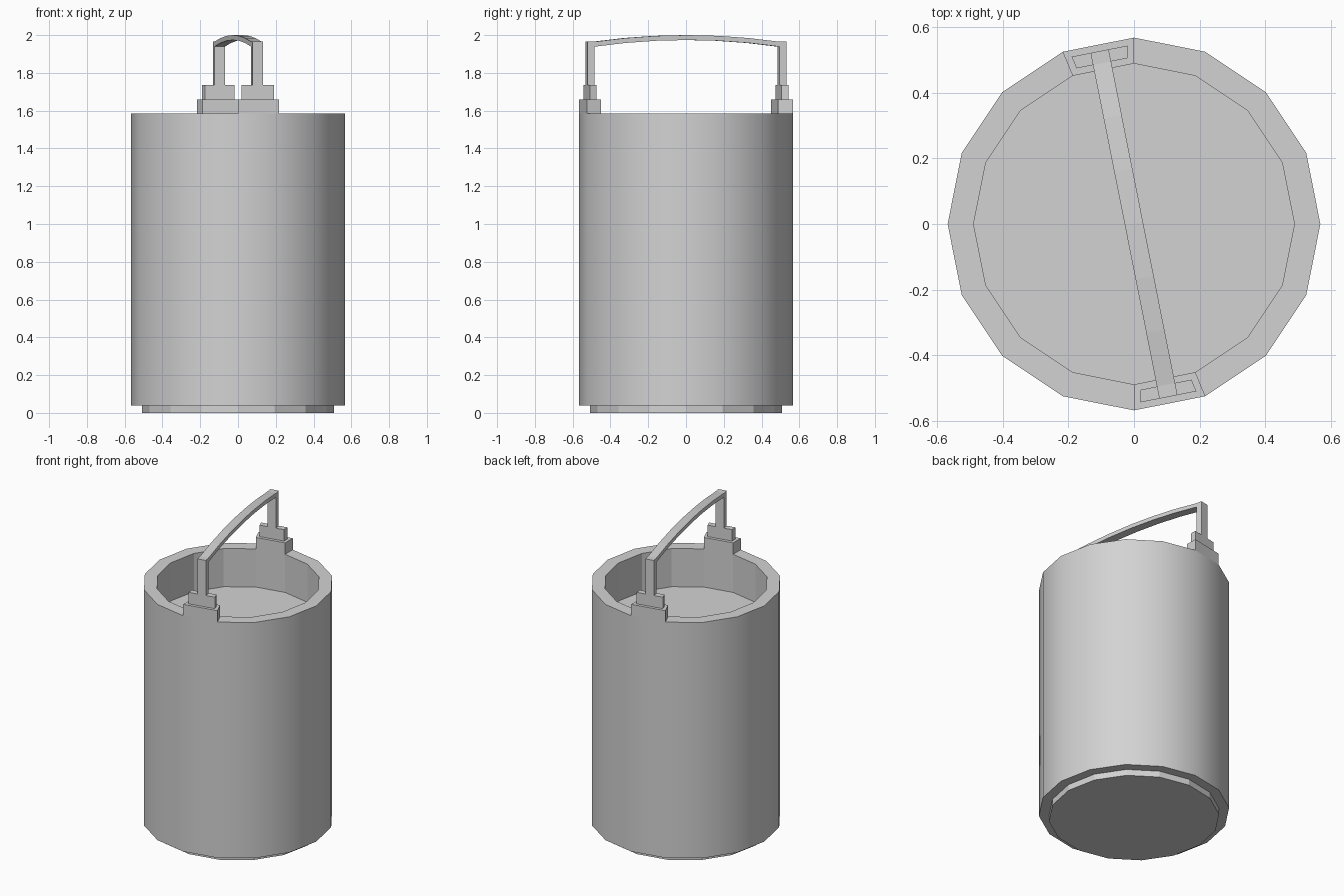
import bpy
import bmesh
from math import sin, cos, pi
from mathutils import Vector, Matrix

if "Cube" in bpy.data.objects:
    bpy.data.objects.remove(bpy.data.objects["Cube"], do_unlink=True)

SIDES = 16
STEP = 2 * pi / SIDES
OUTER, INNER, FOOT = 0.567, 0.488, 0.507
BODY_LOW, RIM, FLOOR = 0.04, 1.585, 1.335
BLOCK_TOP, PLATE_TOP, POST_TOP = 1.66, 1.735, 1.965

grey = bpy.data.materials.new("plain grey")
grey.use_nodes = True
grey.diffuse_color = (0.65, 0.65, 0.65, 1)
grey.node_tree.nodes["Principled BSDF"].inputs["Base Color"].default_value = (0.65, 0.65, 0.65, 1)


def finish(name, bm):
    bmesh.ops.recalc_face_normals(bm, faces=bm.faces)
    mesh = bpy.data.meshes.new(name)
    bm.to_mesh(mesh)
    bm.free()
    mesh.materials.append(grey)
    obj = bpy.data.objects.new(name, mesh)
    bpy.context.collection.objects.link(obj)
    return obj


def polar(r, angle, z):
    return Vector((r * cos(angle), r * sin(angle), z))


def lathe(name, profile, smooth_spans=()):
    """Stack of polygon rings, capped at both ends."""
    bm = bmesh.new()
    rings = [[bm.verts.new(polar(r, i * STEP, z)) for i in range(SIDES)] for r, z in profile]
    for span, (a, b) in enumerate(zip(rings, rings[1:])):
        for i in range(SIDES):
            j = (i + 1) % SIDES
            face = bm.faces.new((a[i], a[j], b[j], b[i]))
            face.smooth = span in smooth_spans
    bm.faces.new(rings[0])
    bm.faces.new(rings[-1])
    return finish(name, bm)


def loft(name, sections):
    """Skin a row of matching four-point sections into a solid bar."""
    bm = bmesh.new()
    rows = [[bm.verts.new(p) for p in s] for s in sections]
    for a, b in zip(rows, rows[1:]):
        for i in range(4):
            j = (i + 1) % 4
            bm.faces.new((a[i], a[j], b[j], b[i]))
    bm.faces.new(rows[0])
    bm.faces.new(rows[-1])
    return finish(name, bm)


def prism(name, outline, low, high, turn):
    spin = Matrix.Rotation(turn, 3, "Z")
    loft(name, [[spin @ Vector((x, y, z)) for x, y in outline] for z in (low, high)])


# Hollow container: smooth outer wall, faceted recess
lathe("body", [(OUTER, BODY_LOW), (OUTER, RIM), (INNER, RIM), (INNER, FLOOR)], {0})
lathe("foot", [(FOOT, 0), (FOOT, BODY_LOW)])

# Handle mounts, each sitting on one side of the rim, aligned to local +x
half = STEP / 2
out_x, in_x = OUTER * cos(half), INNER * cos(half)
out_y, in_y = OUTER * sin(half), INNER * sin(half)
inset = 0.02
plate_out, plate_in = out_x - inset, in_x + inset
front_turn = -pi / 2 + half
bar_half = 0.028


def wedge(x0, x1, y0, y1):
    return [(x0, -y0), (x1, -y1), (x1, y1), (x0, y0)]


for label, turn in (("front", front_turn), ("back", front_turn + pi)):
    prism(label + "_mount", wedge(in_x, out_x, in_y, out_y), RIM, BLOCK_TOP, turn)
    prism(label + "_plate", wedge(plate_in, plate_out, in_y - 0.016, out_y - 0.024),
          BLOCK_TOP, PLATE_TOP, turn)
    prism(label + "_post", wedge(plate_in, plate_out, bar_half, bar_half),
          PLATE_TOP, POST_TOP, turn)

# Shallow arched grip between the posts
spin = Matrix.Rotation(front_turn, 3, "Z")
sections = []
SEGMENTS = 6
for k in range(SEGMENTS + 1):
    t = 2 * k / SEGMENTS - 1
    top = 2.0 - (2.0 - POST_TOP) * t * t
    under = top - 0.026
    sections.append([spin @ Vector((t * plate_in, y, z)) for y, z in
                     ((-bar_half, under), (bar_half, under), (bar_half, top), (-bar_half, top))])
loft("grip", sections)
